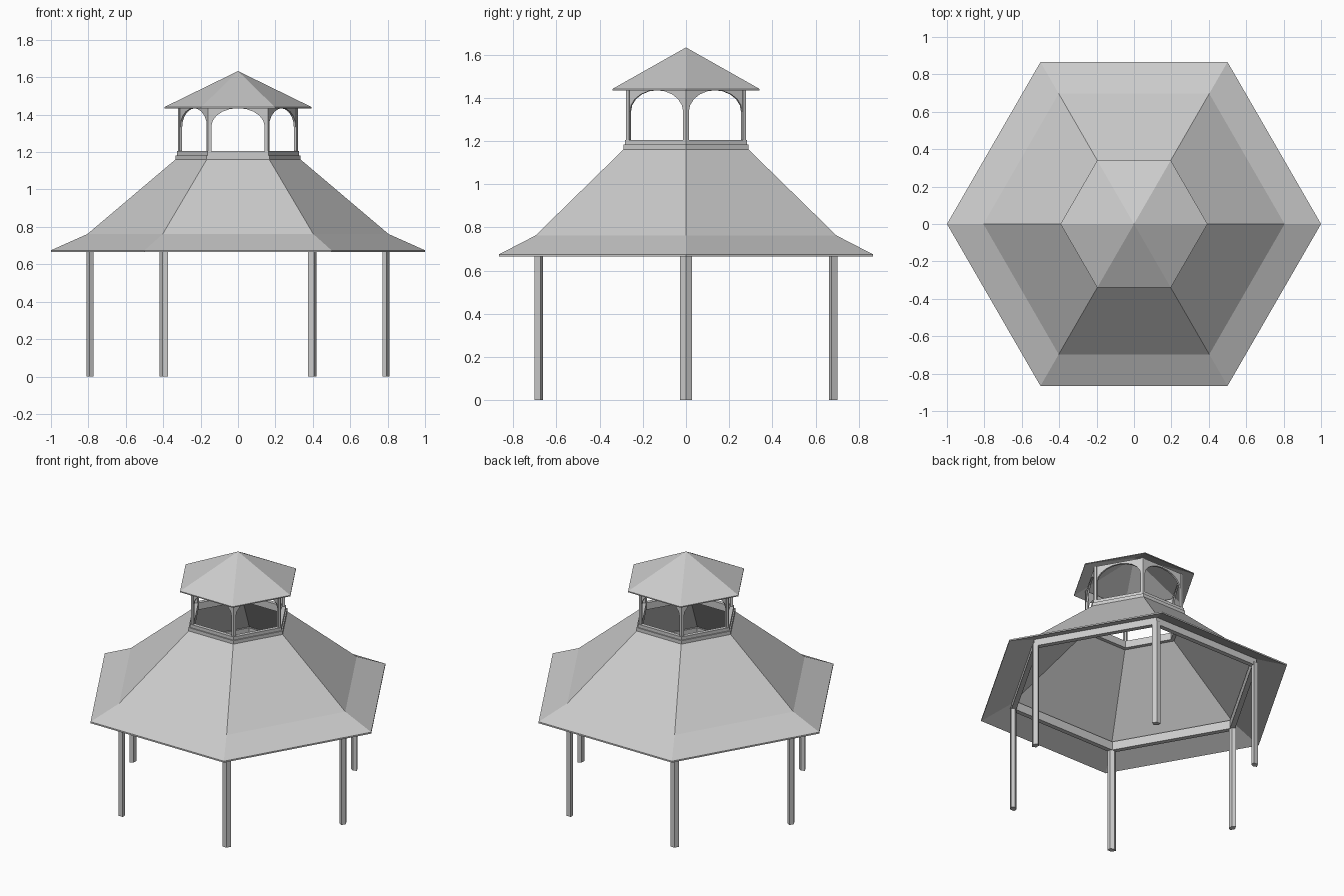
import bpy, bmesh
from math import sin, cos, pi, sqrt
from mathutils import Matrix, Vector

if "Cube" in bpy.data.objects:
    bpy.data.objects.remove(bpy.data.objects["Cube"])


def finish(name, bm):
    bmesh.ops.recalc_face_normals(bm, faces=bm.faces)
    mesh = bpy.data.meshes.new(name)
    bm.to_mesh(mesh)
    bm.free()
    ob = bpy.data.objects.new(name, mesh)
    bpy.context.collection.objects.link(ob)
    return ob


def hex_ring(name, profile):
    """Sweep a closed (radius, z) profile around six corners."""
    bm = bmesh.new()
    rings = []
    for r, z in profile:
        if r == 0:
            rings.append([bm.verts.new((0, 0, z))] * 6)
        else:
            rings.append([bm.verts.new((r * cos(k * pi / 3), r * sin(k * pi / 3), z))
                          for k in range(6)])
    for i, a in enumerate(rings):
        b = rings[(i + 1) % len(rings)]
        for k in range(6):
            n = (k + 1) % 6
            corners = list(dict.fromkeys((a[k], a[n], b[n], b[k])))
            if len(corners) > 2:
                bm.faces.new(corners)
    return finish(name, bm)


def prism(name, outline, offset, angle):
    """Extrude a planar outline and turn it about the z axis."""
    bm = bmesh.new()
    face = bm.faces.new([bm.verts.new(p) for p in outline])
    ext = bmesh.ops.extrude_face_region(bm, geom=[face], use_keep_orig=True)
    verts = [v for v in ext["geom"] if isinstance(v, bmesh.types.BMVert)]
    bmesh.ops.translate(bm, verts=verts, vec=Vector(offset))
    bm.transform(Matrix.Rotation(angle, 4, 'Z'))
    return finish(name, bm)


def corner_post(name, radius, w, depth, z0, z1, angle):
    """Five-sided post whose outer faces follow the hexagon sides."""
    x1, y1 = radius - w / 2, w * sqrt(3) / 2
    x2, y2 = x1 - depth * sqrt(3) / 2, y1 - depth / 2
    pts = [(radius, 0), (x1, y1), (x2, y2), (x2, -y2), (x1, -y1)]
    prism(name, [(x, y, z0) for x, y in pts], (0, 0, z1 - z0), angle)


# Main roof shell with flared eaves
hex_ring("main_roof", [(1, .665), (1, .675), (.805, .762), (.335, 1.16),
                       (.322, 1.155), (.798, .75)])
# Beam joining the post tops
hex_ring("eave_beam", [(.806, .70), (.80, .752), (.77, .758), (.77, .70)])
# Stepped curb at the roof opening
hex_ring("cupola_curb", [(.335, 1.157), (.335, 1.183), (.326, 1.183), (.326, 1.205),
                         (.298, 1.205), (.298, 1.157)])
# Hollow cupola roof
hex_ring("cupola_roof", [(.393, 1.434), (.393, 1.441), (0, 1.633), (0, 1.624)])

# Arched outline of one cupola side, lying in the plane x = 0.262
arch = [(.143 * cos(pi * i / 10), 1.335 + .1 * sin(pi * i / 10)) for i in range(11)]
outline = ([(.152, 1.2), (.143, 1.2)] + arch +
           [(-.143, 1.2), (-.152, 1.2), (-.152, 1.446), (.152, 1.446)])

for k in range(6):
    a = k * pi / 3
    corner_post(f"post_{k + 1}", .81, .031, .025, 0, .72, a)
    corner_post(f"cupola_post_{k + 1}", .32, .016, .014, 1.2, 1.447, a)
    prism(f"cupola_arch_{k + 1}", [(.262, y, z) for y, z in outline],
          (.012, 0, 0), a + pi / 6)
